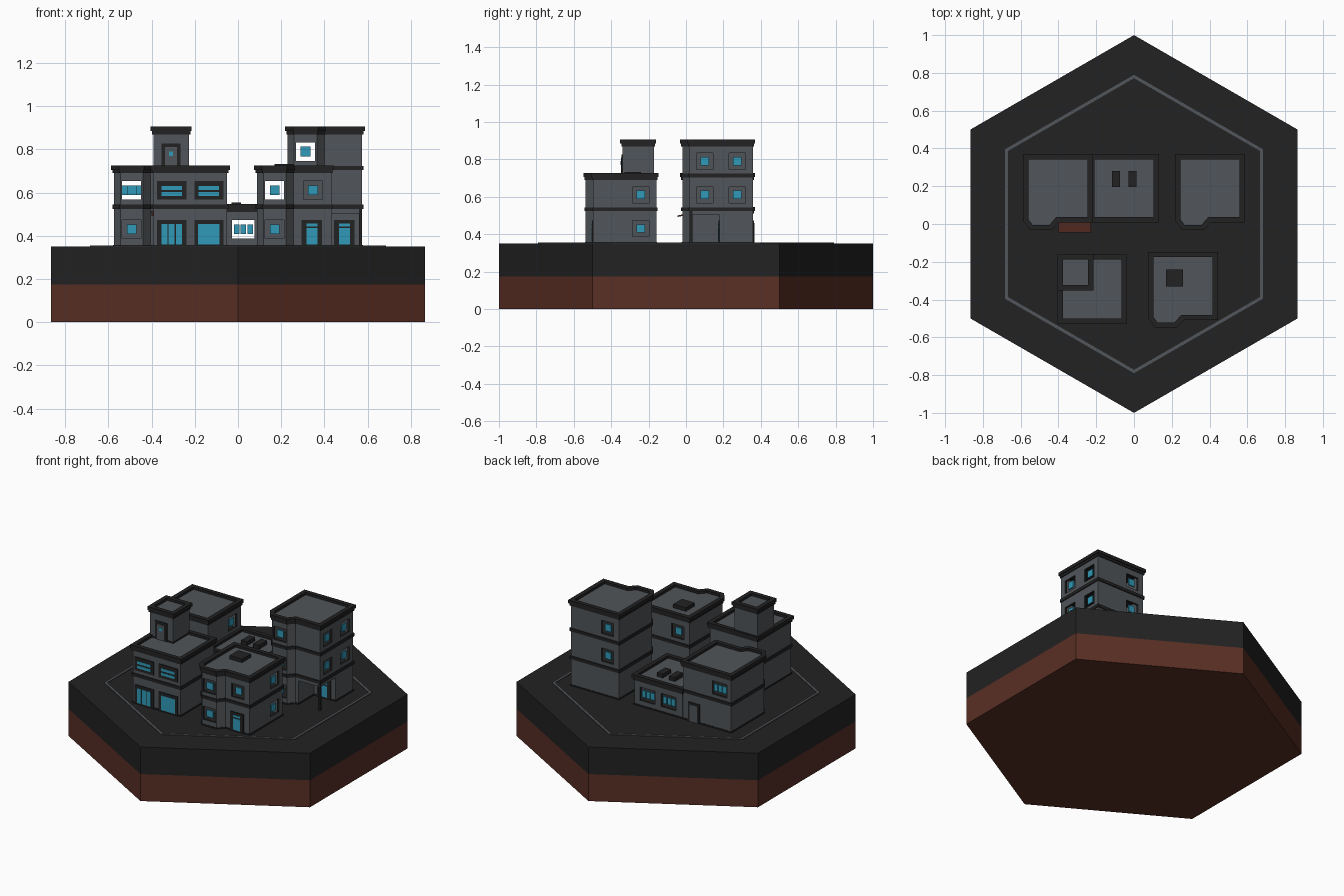
import bpy, bmesh, math
from mathutils import Vector

if "Cube" in bpy.data.objects:
    bpy.data.objects.remove(bpy.data.objects["Cube"])


def material(name, r, g, b):
    m = bpy.data.materials.new(name)
    m.use_nodes = True
    m.diffuse_color = (r, g, b, 1)
    m.node_tree.nodes["Principled BSDF"].inputs["Base Color"].default_value = (r, g, b, 1)
    return m


WALL, DARK, GLASS, EARTH = range(4)
MATS = [material("wall_grey", .082, .09, .1), material("charcoal", .016, .016, .016),
        material("window_blue", .03, .32, .48), material("earth_brown", .1, .028, .018)]
GROUND, STOREY = .35, .18
SILL, HEAD = .037, .123


def finish(bm, name):
    mesh = bpy.data.meshes.new(name)
    bm.to_mesh(mesh)
    bm.free()
    for m in MATS:
        mesh.materials.append(m)
    ob = bpy.data.objects.new(name, mesh)
    bpy.context.collection.objects.link(ob)
    return ob


def face(bm, pts, mat):
    bm.faces.new([bm.verts.new(p) for p in pts]).material_index = mat


def grow(pts, d):
    """Offset a counter-clockwise outline outwards by d."""
    out = []
    for i, p in enumerate(pts):
        p = Vector(p)
        a = (p - Vector(pts[i - 1])).normalized()
        b = (Vector(pts[(i + 1) % len(pts)]) - p).normalized()
        na, nb = Vector((a.y, -a.x)), Vector((b.y, -b.x))
        out.append(p + (na + nb) * d / (1 + na.dot(nb)))
    return out


def edges(pts):
    return [(Vector(p), Vector(pts[(i + 1) % len(pts)])) for i, p in enumerate(pts)]


def band(bm, lower, upper, z0, z1, mat):
    for (a, b), (c, d) in zip(edges(lower), edges(upper)):
        face(bm, [(*a, z0), (*b, z0), (*d, z1), (*c, z1)], mat)


def prism(bm, pts, z0, z1, mat):
    band(bm, pts, pts, z0, z1, mat)
    face(bm, [(*p, z1) for p in pts], mat)
    face(bm, [(*p, z0) for p in reversed(pts)], mat)


def rect(x0, y0, x1, y1):
    return [(x0, y0), (x1, y0), (x1, y1), (x0, y1)]


def plate(bm, edge, u, z, w, h, d0, d1, mat):
    """Box on a wall: centre u along it, bottom z, from depth d0 out to d1."""
    a, b = edge
    t = (b - a).normalized()
    n = Vector((t.y, -t.x))
    lo, hi = a + t * (u - w / 2), a + t * (u + w / 2)
    prism(bm, [lo + n * d1, hi + n * d1, hi + n * d0, lo + n * d0], z, z + h, mat)


def walls(name, pts, z0, holes):
    """One hollow storey; holes maps a wall number to (centre, width) openings."""
    bm = bmesh.new()
    zs = [0, SILL, HEAD, STOREY]
    for i, (a, b) in enumerate(edges(pts)):
        t, length = (b - a).normalized(), (b - a).length
        spans = [(u - w / 2, u + w / 2) for u, w in holes.get(i, [])]
        cuts = sorted([0, length] + [c for s in spans for c in s])
        for u0, u1 in zip(cuts, cuts[1:]):
            is_hole = any(s[0] - .001 < u0 and u1 < s[1] + .001 for s in spans)
            for k in range(3):
                if not (is_hole and k == 1):
                    p, q = a + t * u0, a + t * u1
                    face(bm, [(*p, z0 + zs[k]), (*q, z0 + zs[k]),
                              (*q, z0 + zs[k + 1]), (*p, z0 + zs[k + 1])], WALL)
    bmesh.ops.remove_doubles(bm, verts=bm.verts, dist=.0005)
    ob = finish(bm, name)
    mod = ob.modifiers.new("thickness", "SOLIDIFY")
    mod.thickness, mod.offset, mod.material_offset_rim = .014, -1, DARK


def fitting(bm, edge, kind, u, z):
    """Panes for open windows, or a framed panel for doors and wide windows."""
    if kind == "window":
        plate(bm, edge, u, z + .058, .045, .045, -.014, -.006, GLASS)
    elif kind == "triple":
        for k in (-1, 0, 1):
            plate(bm, edge, u + k * .031, z + .058, .026, .045, -.014, -.006, GLASS)
    elif kind == "door":
        plate(bm, edge, u, z, .095, HEAD, 0, .006, DARK)
        plate(bm, edge, u, z + .01, .05, .075, 0, .009, GLASS)
        plate(bm, edge, u, z + .093, .05, .013, 0, .009, GLASS)
    elif kind == "plain_door":
        plate(bm, edge, u, z, .085, HEAD, 0, .005, DARK)
        plate(bm, edge, u, z, .06, HEAD - .013, 0, .008, WALL)
    elif kind == "tower_door":
        plate(bm, edge, u, z, .088, .117, 0, .005, DARK)
        plate(bm, edge, u, z, .055, .1, 0, .008, WALL)
        plate(bm, edge, u, z + .06, .02, .02, 0, .01, GLASS)
    else:
        wide_z = .037 if kind == "slats" else 0
        plate(bm, edge, u, z + wide_z, .135, HEAD - wide_z, 0, .006, DARK)
        if kind == "slats":
            for dz in (.055, .083):
                plate(bm, edge, u, z + dz, .095, .018, 0, .009, GLASS)
        elif kind == "shopfront":
            plate(bm, edge, u, z + .01, .1, .095, 0, .009, GLASS)
        elif kind == "folding_door":
            for k in (-1, 0, 1):
                plate(bm, edge, u + k * .034, z + .01, .028, .095, 0, .009, GLASS)


def building(name, pts, floors, base=GROUND, ground=None):
    """floors: one list of (kind, wall number, centre along the wall) per storey."""
    trim, fit = bmesh.new(), bmesh.new()
    for n, items in enumerate(floors):
        z = base + n * STOREY
        outline = ground if ground and n == 0 else pts
        holes = {}
        for kind, i, u in items:
            fitting(fit, edges(outline)[i], kind, u, z)
            if kind in ("window", "triple"):
                holes.setdefault(i, []).append((u, .088 if kind == "window" else .105))
        walls(f"{name}_storey_{n + 1}", outline, z, holes)
        if n:
            prism(trim, grow(pts, .006), z - .006, z + .014, DARK)
        else:
            prism(trim, grow(outline, .003), z, z + .008, DARK)
    # Roof edge with a sunken grey deck
    top = base + len(floors) * STOREY
    prism(trim, grow(pts, .006), top - .02, top - .004, DARK)
    outer, inner = grow(pts, .012), grow(pts, -.016)
    band(trim, outer, outer, top - .005, top + .016, DARK)
    band(trim, outer, inner, top + .016, top + .016, DARK)
    band(trim, inner, inner, top + .016, top, DARK)
    face(trim, [(*p, top) for p in inner], WALL)
    face(trim, [(*p, top - .005) for p in reversed(outer)], DARK)
    finish(trim, name + "_trim_and_roof")
    finish(fit, name + "_windows_and_doors")


def box(name, x0, y0, x1, y1, z0, z1, mat):
    bm = bmesh.new()
    prism(bm, rect(x0, y0, x1, y1), z0, z1, mat)
    return finish(bm, name)


def at(pts, x, y):
    return [(px + x, py + y) for px, py in pts]


# Hexagonal ground
def hexagon(r):
    return [(r * math.sin(-k * math.pi / 3), r * math.cos(k * math.pi / 3)) for k in range(6)]


for name, z0, z1, mat in (("earth_layer", 0, .175, EARTH), ("pavement", .175, GROUND, DARK)):
    bm = bmesh.new()
    prism(bm, hexagon(1), z0, z1, mat)
    finish(bm, name)
bm = bmesh.new()
for e in edges(hexagon(.79)):
    plate(bm, e, .395, GROUND - .002, .79, .007, -.016, 0, WALL)
finish(bm, "border_line")

# Bay-fronted outline: walls 0 left, 2 bay, 4 front, 5 right, 6 back
BAY = [(0, .338), (0, 0), (.03, -.04), (.135, -.04), (.17, 0), (.345, 0), (.345, .338)]
PORCH = BAY[:5] + [(.19, 0), (.19, .16), (.345, .16), BAY[6]]
bay = ("window", 2, .053)
rear = ("window", 6, .262)
side = ("window", 5, .255)

building("rear_left_house", at(BAY, -.575, .02),
         [[bay, ("door", 4, .085), ("plain_door", 6, .08)],
          [bay, ("triple", 6, .262), side]])
building("rear_annex", rect(-.225, .02, .12, .358),
         [[("triple", 0, .1), ("triple", 0, .25), ("triple", 2, .095), ("triple", 2, .245)]])
upper = [bay, rear, ("window", 5, .08), side]
building("rear_right_tower_block", at(BAY, .23, .02), [[bay, ("door", 6, .073)], upper, upper],
         ground=at(PORCH, .23, .02))
building("front_right_house", at(BAY, .087, -.497),
         [[bay, ("door", 4, .085), side], [bay, ("window", 4, .09), rear, side]])
building("front_left_shop", rect(-.392, -.517, -.05, -.172),
         [[("folding_door", 0, .085), ("shopfront", 0, .257)],
          [("slats", 0, .085), ("slats", 0, .257)]])
building("roof_stairwell", rect(-.392, -.34, -.227, -.172), [[("tower_door", 0, .082)]],
         base=GROUND + 2 * STOREY)

# Corner porch post and lintels
box("porch_post", .561, .02, .575, .034, GROUND, .53, DARK)
box("porch_front_lintel", .42, .02, .575, .032, .502, .53, WALL)
box("porch_side_lintel", .563, .02, .575, .18, .502, .53, WALL)

# Sloping awning over the rear left door
awning = box("awning", -.4, -.045, -.228, .02, .506, .514, EARTH)
for v in awning.data.vertices:
    if v.co.y < 0:
        v.co.z -= .014

# Roof vents and hatch
for i, x in enumerate((-.116, -.03)):
    box(f"roof_vent_{i + 1}", x, .195, x + .043, .28, .53, .555, DARK)
box("roof_hatch", .17, -.33, .26, -.24, .71, .733, DARK)
